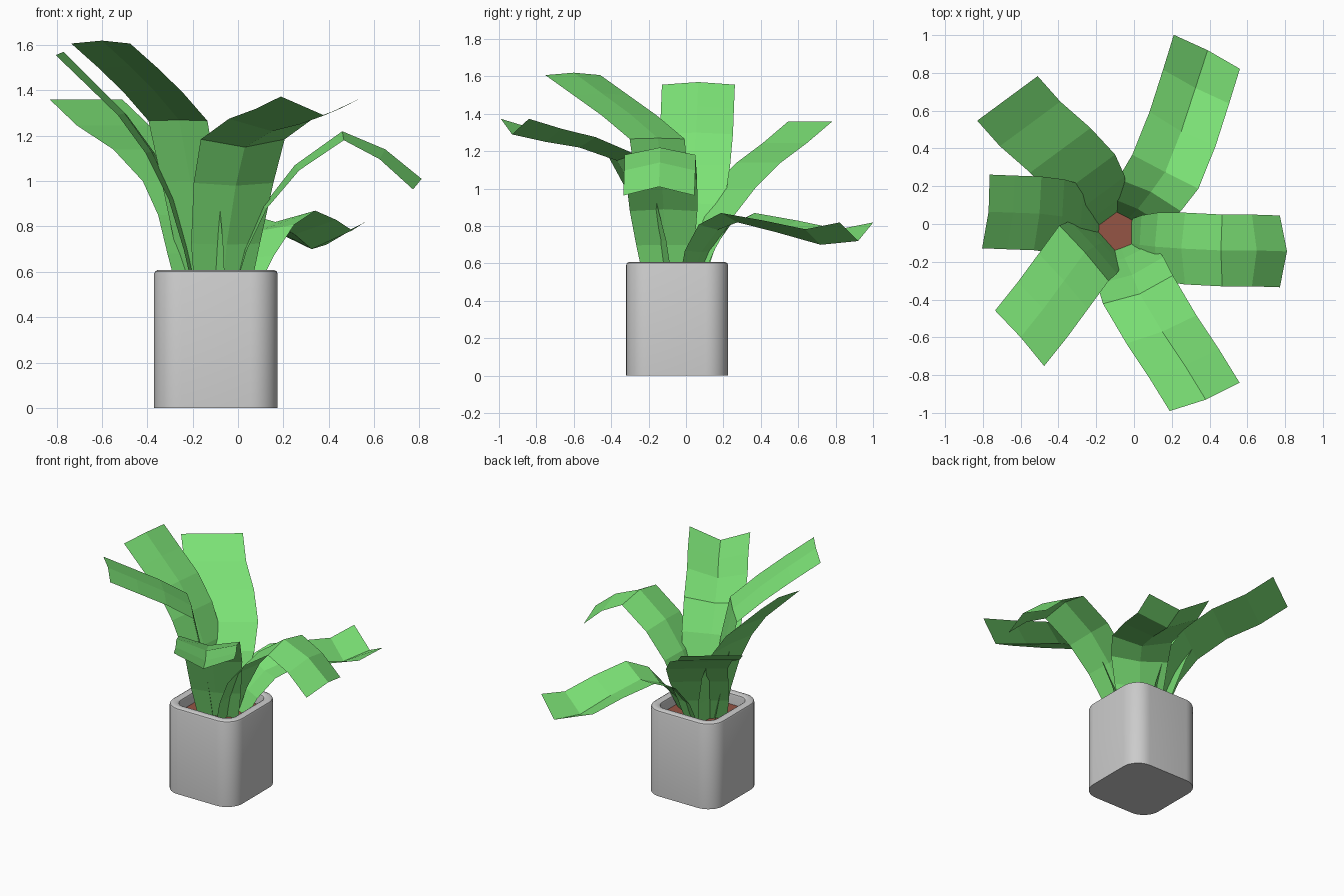
import bpy, math
from mathutils import Vector

if "Cube" in bpy.data.objects:
    bpy.data.objects.remove(bpy.data.objects["Cube"])

CX, CY = -0.0975, -0.0475   # pot centre


def material(name, rgb):
    m = bpy.data.materials.new(name)
    m.diffuse_color = (*rgb, 1)
    m.use_nodes = True
    m.node_tree.nodes["Principled BSDF"].inputs["Base Color"].default_value = m.diffuse_color
    return m


def mesh_object(name, verts, faces, mat=None):
    me = bpy.data.meshes.new(name)
    me.from_pydata(verts, [], faces)
    me.update()
    ob = bpy.data.objects.new(name, me)
    bpy.context.collection.objects.link(ob)
    if mat:
        me.materials.append(mat)
    return ob


def rounded_square(half, radius, z, seg=8):
    ring = []
    for k, (sx, sy) in enumerate([(1, 1), (-1, 1), (-1, -1), (1, -1)]):
        for j in range(seg + 1):
            a = math.pi / 2 * (k + j / seg)
            ring.append((CX + sx * (half - radius) + radius * math.cos(a),
                         CY + sy * (half - radius) + radius * math.sin(a), z))
    return ring


def lofted(name, rings, cap_end=True, mat=None):
    n = len(rings[0])
    verts = [p for r in rings for p in r]
    faces = [(i * n + j, i * n + (j + 1) % n, (i + 1) * n + (j + 1) % n, (i + 1) * n + j)
             for i in range(len(rings) - 1) for j in range(n)]
    faces.append(tuple(reversed(range(n))))
    if cap_end:
        faces.append(tuple(range(len(verts) - n, len(verts))))
    return mesh_object(name, verts, faces, mat)


# Pot: outer wall, bevelled rim, inner wall and inner floor
profile = [(.272, .12, 0), (.272, .12, .592), (.268, .116, .602), (.255, .105, .609),
           (.228, .08, .609), (.216, .07, .602), (.212, .068, .59), (.212, .068, .45)]
pot = lofted("pot", [rounded_square(*p) for p in profile])
bpy.context.view_layer.objects.active = pot
pot.select_set(True)
bpy.ops.object.shade_smooth_by_angle(angle=math.radians(35))

# Soil slab
lofted("soil", [rounded_square(.213, .068, z) for z in (.46, .53)],
       mat=material("soil_brown", (.30, .09, .06)))

# Leaves: half-width vector, fold height, midrib points from base to tip
green = material("leaf_green", (.2, .76, .18))
leaves = {
    "leaf_back_right": ((.175, -.09), .10, [
        (-.04, .02, .50), (.02, .08, .66), (.09, .17, .78), (.165, .275, .82),
        (.25, .49, .765), (.325, .72, .70), (.39, .92, .72)]),
    "leaf_front_right": ((-.185, -.075), .085, [
        (-.07, -.12, .50), (-.05, -.18, .72), (-.01, -.27, .98), (.03, -.37, 1.15),
        (.15, -.57, 1.22), (.27, -.75, 1.25), (.38, -.93, 1.29)]),
    "leaf_right": ((0, -.19), -.06, [
        (-.02, -.10, .50), (.03, -.11, .70), (.11, -.12, .89), (.25, -.13, 1.07),
        (.46, -.14, 1.22), (.65, -.14, 1.14), (.81, -.145, 1.01)]),
    "leaf_left": ((.02, .195), -.02, [
        (-.18, -.03, .50), (-.22, .00, .70), (-.28, .02, .92), (-.38, .04, 1.13),
        (-.50, .055, 1.30), (-.64, .06, 1.44), (-.77, .065, 1.57)]),
    "leaf_back_left": ((.16, .118), 0, [
        (-.16, .00, .50), (-.18, .06, .68), (-.20, .14, .85), (-.26, .25, 1.00),
        (-.39, .39, 1.14), (-.55, .53, 1.245), (-.67, .665, 1.36)]),
    "leaf_front_left": ((-.13, .147), -.015, [
        (-.14, -.09, .50), (-.17, -.10, .72), (-.21, -.12, 1.00), (-.26, -.15, 1.27),
        (-.37, -.30, 1.40), (-.48, -.45, 1.51), (-.60, -.60, 1.62)]),
}
widths = [.65, .82, .95, 1, 1, 1, 1]

for name, (half, fold, mids) in leaves.items():
    side = Vector((*half, 0))
    pts = [Vector(p) for p in mids]
    verts, faces = [], []
    for i, p in enumerate(pts):
        tangent = pts[min(i + 1, 6)] - pts[max(i - 1, 0)]
        lift = side.cross(tangent).normalized() * fold * i / 6
        verts += [p - side * widths[i] + lift, p, p + side * widths[i] + lift]
    for i in range(6):
        for k in (0, 1):
            a = i * 3 + k
            faces.append((a, a + 1, a + 4, a + 3))
    mesh_object(name, verts, faces, green)
